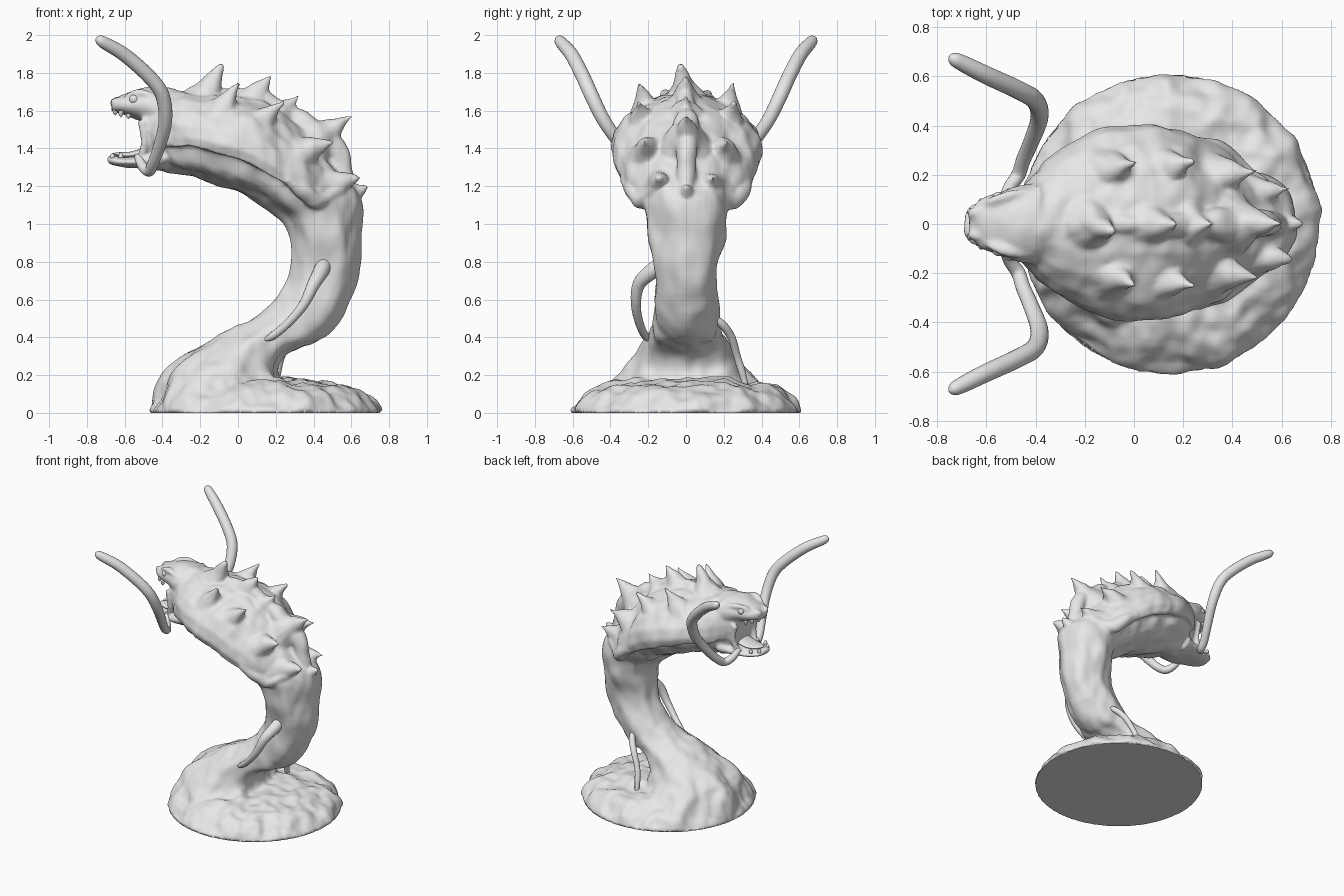
import bpy, bmesh, math
from mathutils import Vector, noise

cube = bpy.data.objects.get("Cube")
if cube:
    bpy.data.objects.remove(cube, do_unlink=True)

grey = bpy.data.materials.new("pale_grey")
grey.use_nodes = True
COLOUR = (0.8, 0.8, 0.8, 1)
grey.diffuse_color = COLOUR
grey.node_tree.nodes["Principled BSDF"].inputs["Base Color"].default_value = COLOUR


def spline(rows, steps):
    """Smooth a list of equal-length tuples through every row."""
    out = []
    for i in range(len(rows) - 1):
        a, b, c, d = (rows[max(i - 1, 0)], rows[i], rows[i + 1],
                      rows[min(i + 2, len(rows) - 1)])
        for s in range(steps):
            t = s / steps
            out.append([q + 0.5 * t * (r - p + t * (2 * p - 5 * q + 4 * r - e
                        + t * (3 * (q - r) + e - p)))
                        for p, q, r, e in zip(a, b, c, d)])
    return out + [list(rows[-1])]


def skin(bm, rings):
    """Bridge rings of points and cap both ends."""
    vs = [[bm.verts.new(p) for p in ring] for ring in rings]
    n = len(vs[0])
    for a, b in zip(vs, vs[1:]):
        for k in range(n):
            bm.faces.new((a[k], a[(k + 1) % n], b[(k + 1) % n], b[k]))
    bm.faces.new(vs[0][::-1])
    bm.faces.new(vs[-1])


def loft(bm, rows, profile, steps=4, twist=0.0):
    """Rows are lower x, z, upper x, z and half width; profile is across, up."""
    rings = []
    for i, (px, pz, qx, qz, w) in enumerate(spline(rows, steps)):
        ring = []
        for k, (u, v) in enumerate(profile):
            f = 1 + twist * math.sin(math.tau * 7 * k / len(profile) + 0.12 * i)
            v = 0.5 + (v - 0.5) * f
            ring.append((px + (qx - px) * v, w * u * f, pz + (qz - pz) * v))
        rings.append(ring)
    skin(bm, rings)


def tube(bm, rows, sides=16, steps=5):
    """Round tube along rows of x, y, z, radius."""
    pts = spline(rows, steps)
    cs = [Vector(p[:3]) for p in pts]
    last, quat, rings = None, None, []
    for i, c in enumerate(cs):
        d = (cs[min(i + 1, len(cs) - 1)] - cs[max(i - 1, 0)]).normalized()
        quat = d.to_track_quat('Z', 'Y') if last is None else last.rotation_difference(d) @ quat
        last = d
        r = max(pts[i][3], 0.001)
        rings.append([c + quat @ Vector((r * math.cos(math.tau * k / sides),
                                         r * math.sin(math.tau * k / sides), 0))
                      for k in range(sides)])
    skin(bm, rings)


def spike(bm, base, tip, r):
    """Flared thorn hooked toward its tip."""
    b, t = Vector(base), Vector(tip)
    rows = []
    for k in range(7):
        s = k / 6
        c = b.lerp(t, s) + Vector((-0.03, 0, 0.03)) * s * (1 - s)
        rows.append((*c, r * (1 - s) ** 1.25 + 0.007))
    tube(bm, rows, 14, 2)


def finish(bm, name):
    bmesh.ops.recalc_face_normals(bm, faces=bm.faces)
    me = bpy.data.meshes.new(name)
    bm.to_mesh(me)
    bm.free()
    me.materials.append(grey)
    for p in me.polygons:
        p.use_smooth = True
    ob = bpy.data.objects.new(name, me)
    bpy.context.collection.objects.link(ob)
    return ob


def flip(rows, side):
    return [(r[0], r[1] * side, *r[2:]) for r in rows]


N = 42
OVAL = [(math.sin(math.tau * k / N), 0.5 + 0.5 * math.cos(math.tau * k / N)) for k in range(N)]
HALF = [(0, 1), (.3, .95), (.58, .81), (.8, .61), (.95, .38), (1, .13),
        (.95, -.05), (.82, -.03), (.4, .1), (0, .15)]
ARCH = HALF + [(-u, v) for u, v in HALF[-2:0:-1]]

bm = bmesh.new()
# rocky mound
tube(bm, [(.145, 0, 0, .61), (.145, 0, .02, .605), (.145, 0, .07, .57), (.145, 0, .12, .5),
          (.145, 0, .15, .41), (.145, 0, .17, .26), (.145, 0, .18, .02)], 64, 3)
# rising trunk
loft(bm, [(-.455, .01, .42, .01, .52), (-.385, .2, .28, .12, .385), (-.21, .355, .215, .22, .275),
          (-.01, .455, .26, .305, .215), (.12, .53, .43, .385, .18), (.21, .62, .57, .53, .165),
          (.27, .74, .645, .73, .165), (.285, .9, .645, .95, .205), (.25, 1, .655, 1.12, .225),
          (.19, 1.06, .575, 1.23, .245), (.05, 1.15, .39, 1.42, .29), (-.1, 1.21, .1, 1.6, .31),
          (-.25, 1.255, -.2, 1.65, .29), (-.38, 1.28, -.38, 1.68, .19)], OVAL, 4, 0.03)
# armoured back
loft(bm, [(-.45, 1.44, -.45, 1.71, .16), (-.33, 1.42, -.34, 1.71, .28),
          (-.2, 1.41, -.17, 1.69, .36), (0, 1.35, .05, 1.69, .4), (.15, 1.28, .2, 1.62, .385),
          (.3, 1.18, .335, 1.52, .335), (.41, 1.09, .45, 1.4, .25),
          (.48, 1.13, .53, 1.28, .17)], ARCH)
# keel along the spine
tube(bm, [(-.2, 0, 1.66, .03), (.05, 0, 1.68, .045), (.22, 0, 1.61, .05), (.38, 0, 1.5, .065),
          (.51, 0, 1.4, .065), (.55, 0, 1.27, .055), (.58, 0, 1.12, .045)], 14)
# skull and jaws
loft(bm, [(-.3, 1.3, -.3, 1.7, .2), (-.4, 1.29, -.4, 1.72, .175), (-.5, 1.32, -.5, 1.7, .13)], OVAL)
loft(bm, [(-.38, 1.46, -.38, 1.72, .17), (-.48, 1.53, -.48, 1.725, .15),
          (-.57, 1.565, -.57, 1.70, .12), (-.63, 1.585, -.63, 1.68, .095),
          (-.67, 1.595, -.67, 1.64, .05)], OVAL)
loft(bm, [(-.38, 1.28, -.38, 1.42, .17), (-.5, 1.29, -.5, 1.375, .14),
          (-.6, 1.3, -.6, 1.355, .11), (-.66, 1.31, -.66, 1.36, .08),
          (-.69, 1.325, -.69, 1.36, .04)], OVAL)
# thorns on the ridge
for base, tip in (((-.19, 0, 1.63), (-.085, -.03, 1.84)), ((.04, 0, 1.6), (.18, 0, 1.785)),
                  ((.2, 0, 1.53), (.33, 0, 1.685)), ((.4, 0, 1.42), (.61, 0, 1.575)),
                  ((.52, 0, 1.08), (.69, 0, 1.2))):
    spike(bm, base, tip, 0.13)
for s in (1, -1):
    # paired thorns
    for base, tip in (((-.11, .2, 1.53), (.01, .25, 1.75)), ((.08, .21, 1.48), (.25, .255, 1.65)),
                      ((.3, .18, 1.35), (.51, .22, 1.435)), ((.44, .12, 1.18), (.64, .145, 1.245))):
        spike(bm, (base[0], base[1] * s, base[2]), (tip[0], tip[1] * s, tip[2]), 0.13)
    # brow, nostril, cheek and hem ridges
    tube(bm, flip([(-.6, .085, 1.675, .012), (-.555, .1, 1.69, .02), (-.5, .115, 1.69, .022),
                   (-.43, .13, 1.67, .012)], s), 10)
    tube(bm, flip([(-.675, .035, 1.635, .012), (-.65, .045, 1.65, .025), (-.61, .05, 1.66, .02)], s), 10)
    tube(bm, flip([(-.52, .1, 1.34, .025), (-.495, .125, 1.43, .022), (-.51, .125, 1.55, .025)], s), 10)
    tube(bm, flip([(.25, .33, 1.24, .03), (.36, .28, 1.16, .04), (.42, .23, 1.12, .045),
                   (.51, .17, 1.17, .04), (.55, .1, 1.21, .03)], s), 12)

# blend the parts into one skin, then roughen it
raw = finish(bm, "raw_body")
remesh = raw.modifiers.new("blend", 'REMESH')
remesh.mode = 'VOXEL'
remesh.voxel_size = 0.011
soften = raw.modifiers.new("soften", 'SMOOTH')
soften.factor, soften.iterations = 0.5, 5
graph = bpy.context.evaluated_depsgraph_get()
bm = bmesh.new()
bm.from_mesh(raw.evaluated_get(graph).to_mesh())
bpy.data.objects.remove(raw, do_unlink=True)
bm.normal_update()
moves = []
for v in bm.verts:
    p = v.co
    lumps = noise.noise(Vector((p.x * 7, p.y * 7, p.z * 4.5))) * 0.018
    folds = noise.noise(Vector((p.x * 15, p.y * 15, p.z * 8)) + Vector((9, 4, 2))) * 0.008
    strength = 0.45 if p.x < -0.4 and p.z > 1 else 1.0
    if p.z < 0.3:
        strength += 0.8 * min(1, (0.3 - p.z) / 0.1) * min(1, p.z / 0.06)
    moves.append(p + v.normal * (lumps + folds) * strength)
for v, p in zip(bm.verts, moves):
    v.co = p if v.co.z > 0.012 else Vector((v.co.x, v.co.y, 0))
    v.co.z = max(v.co.z, 0)
finish(bm, "body")

FEELER = [(-.53, .1, 1.36, .02), (-.505, .15, 1.305, .026), (-.47, .2, 1.28, .029),
          (-.45, .26, 1.32, .03), (-.42, .33, 1.4, .032), (-.385, .43, 1.54, .036),
          (-.40, .5, 1.68, .038), (-.47, .545, 1.78, .038), (-.6, .605, 1.895, .037),
          (-.71, .66, 1.96, .032), (-.74, .675, 1.98, .021), (-.75, .68, 1.988, .002)]
for s, word in ((1, "back"), (-1, "front")):
    # long feeler
    bm = bmesh.new()
    tube(bm, flip(FEELER, s), 20)
    finish(bm, word + "_feeler")
    # eye
    bm = bmesh.new()
    bmesh.ops.create_uvsphere(bm, u_segments=20, v_segments=12, radius=0.026)
    bmesh.ops.translate(bm, verts=bm.verts, vec=(-.55, .105 * s, 1.66))
    finish(bm, word + "_eye")
    # teeth
    bm = bmesh.new()
    for x, y, z, drop in ((-.65, .035, 1.605, -.03), (-.62, .075, 1.6, -.035), (-.58, .095, 1.585, -.03),
                          (-.665, .05, 1.35, .025), (-.62, .09, 1.35, .03)):
        tube(bm, [(x, y * s, z, .014), (x, y * s, z + drop * .6, .011), (x, y * s, z + drop, .001)], 10, 3)
    finish(bm, word + "_teeth")

# tongue
bm = bmesh.new()
loft(bm, [(-.46, 1.37, -.46, 1.42, .07), (-.56, 1.35, -.56, 1.385, .065),
          (-.63, 1.355, -.63, 1.38, .045), (-.665, 1.37, -.665, 1.375, .01)], OVAL)
finish(bm, "tongue")

# trunk tendrils
for name, rows in (
        ("front_tendril", [(.46, -.11, .8, .04), (.44, -.18, .75, .042), (.4, -.25, .68, .034),
                           (.345, -.265, .57, .026), (.26, -.245, .47, .022), (.18, -.215, .405, .02),
                           (.135, -.2, .385, .004)]),
        ("back_tendril", [(.36, .12, .52, .015), (.33, .19, .47, .022), (.28, .24, .4, .022),
                          (.23, .27, .3, .02), (.21, .295, .22, .02), (.2, .32, .13, .014)])):
    bm = bmesh.new()
    tube(bm, rows, 14)
    finish(bm, name)
